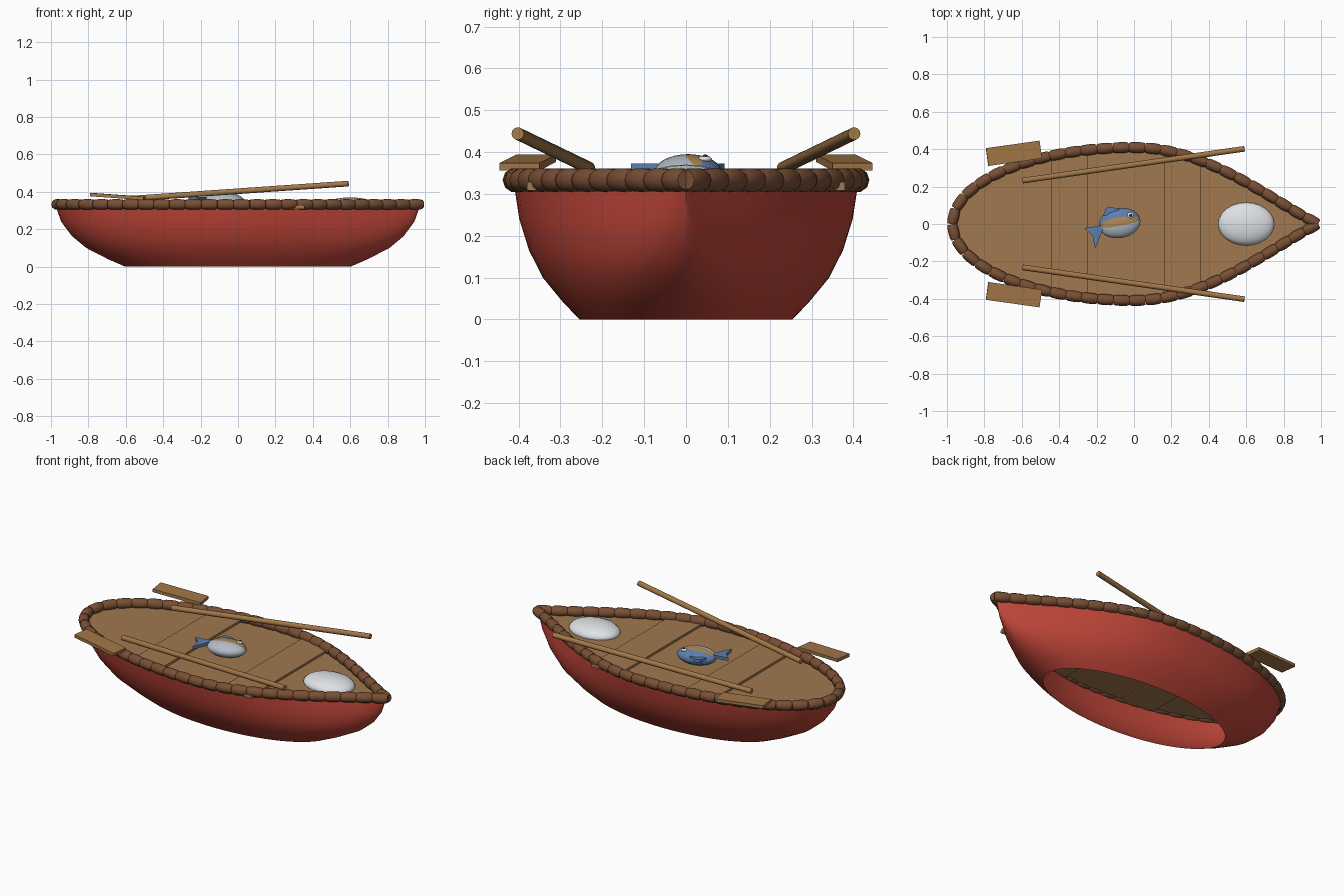
import bpy, bmesh, math
from mathutils import Vector, Matrix

if "Cube" in bpy.data.objects:
    bpy.data.objects.remove(bpy.data.objects["Cube"])


def material(name, r, g, b):
    m = bpy.data.materials.new(name)
    m.diffuse_color = (r, g, b, 1)
    m.use_nodes = True
    m.node_tree.nodes["Principled BSDF"].inputs["Base Color"].default_value = m.diffuse_color
    return m


RED = material("hull red", .52, .06, .04)
RIM = material("rim brown", .19, .078, .035)
DECK = material("deck tan", .35, .19, .078)
OAR = material("oar wood", .36, .185, .065)
WHITE = material("bundle white", .74, .76, .79)
SILVER = material("fish silver", .45, .50, .57)
BLUE = material("fish blue", .11, .21, .42)
STRIPE = material("fish stripe", .42, .25, .09)
BLACK = material("pupil black", .01, .01, .012)


def finish(name, bm, mats, smooth=None):
    bmesh.ops.recalc_face_normals(bm, faces=bm.faces)
    me = bpy.data.meshes.new(name)
    bm.to_mesh(me)
    bm.free()
    for m in mats:
        me.materials.append(m)
    ob = bpy.data.objects.new(name, me)
    bpy.context.collection.objects.link(ob)
    if smooth:
        bpy.ops.object.select_all(action='DESELECT')
        ob.select_set(True)
        bpy.context.view_layer.objects.active = ob
        bpy.ops.object.shade_smooth_by_angle(angle=math.radians(smooth))
    return ob


def box(name, size, loc, mat, yaw=0, pitch=0):
    bm = bmesh.new()
    mtx = (Matrix.Translation(loc) @ Matrix.Rotation(yaw, 4, 'Z')
           @ Matrix.Rotation(pitch, 4, 'Y') @ Matrix.Diagonal((*size, 1)))
    bmesh.ops.create_cube(bm, size=1, matrix=mtx)
    return finish(name, bm, [mat])


def ellipsoid(name, radii, loc, mats, rot=None, rule=None, u=32, v=16):
    bm = bmesh.new()
    bmesh.ops.create_uvsphere(bm, u_segments=u, v_segments=v, radius=1)
    # poles lie along x so colour bands run lengthwise
    bmesh.ops.rotate(bm, verts=bm.verts, matrix=Matrix.Rotation(math.pi / 2, 3, 'Y'))
    if rule:
        for f in bm.faces:
            f.material_index = rule(f.calc_center_median())
    mtx = Matrix.Translation(loc) @ (rot or Matrix.Identity(4)) @ Matrix.Diagonal((*radii, 1))
    bmesh.ops.transform(bm, matrix=mtx, verts=bm.verts)
    return finish(name, bm, mats, 60)


def outline(t, w, bow=.97, stern=.972, half=.41):
    """Boat plan: rounded stern, bow going from round (w=0) to pointed (w=1)."""
    x, y = math.cos(t), math.sin(t)
    if x > 0:
        sharp = max(math.cos(math.pi / 2 * x), 0) ** 1.1
        y = (1 - w) * y + w * math.copysign(sharp, y)
    return Vector((x * (bow if x > 0 else stern), y * half, 0))


# Hull: open-bottomed shell
N = 96
levels = [(0, .62), (.04, .715), (.1, .835), (.165, .915), (.24, .972), (.315, 1)]
bm = bmesh.new()
rings = []
for z, s in levels:
    ring = []
    for i in range(N):
        p = outline(2 * math.pi * i / N, z / .315) * s
        ring.append(bm.verts.new((p.x, p.y, z)))
    rings.append(ring)
for a, b in zip(rings, rings[1:]):
    for i in range(N):
        j = (i + 1) % N
        bm.faces.new((a[i], a[j], b[j], b[i]))
finish("hull", bm, [RED], 45)

# Deck
bm = bmesh.new()
bm.faces.new([bm.verts.new(outline(2 * math.pi * i / N, 1) + Vector((0, 0, .315)))
              for i in range(N)])
finish("deck", bm, [DECK])

# Two raised cross planks
box("bow_plank", (.195, .76, .02), (.2575, 0, .318), DECK)
box("stern_plank", (.195, .77, .02), (-.3425, 0, .318), DECK)

# Rim: chain of barrel-shaped logs spaced evenly along the outline
SEGS, SIDES = 52, 10
fine = [outline(2 * math.pi * i / 2000, 1, bow=.985, stern=.974) for i in range(2001)]
dist = [0]
for a, b in zip(fine, fine[1:]):
    dist.append(dist[-1] + (b - a).length)
pts, k = [], 0
for i in range(SEGS):
    while dist[k] < dist[-1] * i / SEGS:
        k += 1
    pts.append(fine[k] + Vector((0, 0, .333)))
bm = bmesh.new()
for i, a in enumerate(pts):
    b = pts[(i + 1) % SEGS]
    side = (b - a).cross(Vector((0, 0, 1))).normalized()
    prev = None
    for f, r in ((0, .023), (.15, .028), (.5, .0295), (.85, .028), (1, .023)):
        c = a.lerp(b, f)
        ring = [bm.verts.new(c + r * (side * math.cos(q) + Vector((0, 0, math.sin(q)))))
                for q in (2 * math.pi * n / SIDES for n in range(SIDES))]
        if prev:
            for n in range(SIDES):
                m = (n + 1) % SIDES
                bm.faces.new((prev[n], prev[m], ring[m], ring[n]))
        else:
            bm.faces.new(ring)
        prev = ring
    bm.faces.new(prev)
finish("log_rim", bm, [RIM], 40)

# Oars: sloping shafts with separate flat blades, mirrored in y
for sgn, label in ((1, "back"), (-1, "front")):
    a, b = Vector((-.595, .232 * sgn, .362)), Vector((.59, .402 * sgn, .444))
    d = b - a
    bm = bmesh.new()
    bmesh.ops.create_cone(bm, cap_ends=True, segments=16, radius1=.015, radius2=.015,
                          depth=d.length, matrix=Matrix.Translation((a + b) / 2)
                          @ d.to_track_quat('Z', 'Y').to_matrix().to_4x4())
    finish(label + "_oar_shaft", bm, [OAR], 40)
    box(label + "_oar_blade", (.29, .096, .018), (-.642, .378 * sgn, .375), OAR,
        yaw=math.radians(8) * sgn, pitch=math.radians(4))

# White bundle in the bow
ellipsoid("white_bundle", (.15, .115, .05), (.6, 0, .32), [WHITE], u=20, v=12)


# Fish lying on its side: silver belly, lengthwise stripe, blue back
def fish_colour(c):
    ang = math.degrees(math.atan2(c.y, c.z))
    return 2 if -6 < ang < 17 else 1 if 28 < ang < 150 else 0


TURN = Matrix.Rotation(math.radians(10), 4, 'Z')
ellipsoid("fish_body", (.112, .08, .045), (-.077, .005, .35),
          [SILVER, BLUE, STRIPE], TURN, fish_colour)


def plate(name, outline_pts, z, thick, mat):
    bm = bmesh.new()
    f = bm.faces.new([bm.verts.new((x, y, z)) for x, y in outline_pts])
    ext = bmesh.ops.extrude_face_region(bm, geom=[f])
    for v in ext['geom']:
        if isinstance(v, bmesh.types.BMVert):
            v.co.z += thick
    return finish(name, bm, [mat])


plate("fish_tail", [(-.16, -.005), (-.265, -.022), (-.222, -.06), (-.208, -.132),
                    (-.172, -.045)], .355, .018, BLUE)
plate("fish_fin", [(-.165, .045), (-.15, .085), (-.125, .092), (-.08, .08), (-.09, .045)],
      .355, .018, BLUE)
ellipsoid("fish_eye", (.017, .017, .008), (-.02, .045, .383), [WHITE], u=16, v=10)
ellipsoid("fish_pupil", (.008, .008, .005), (-.018, .046, .389), [BLACK], u=12, v=8)
